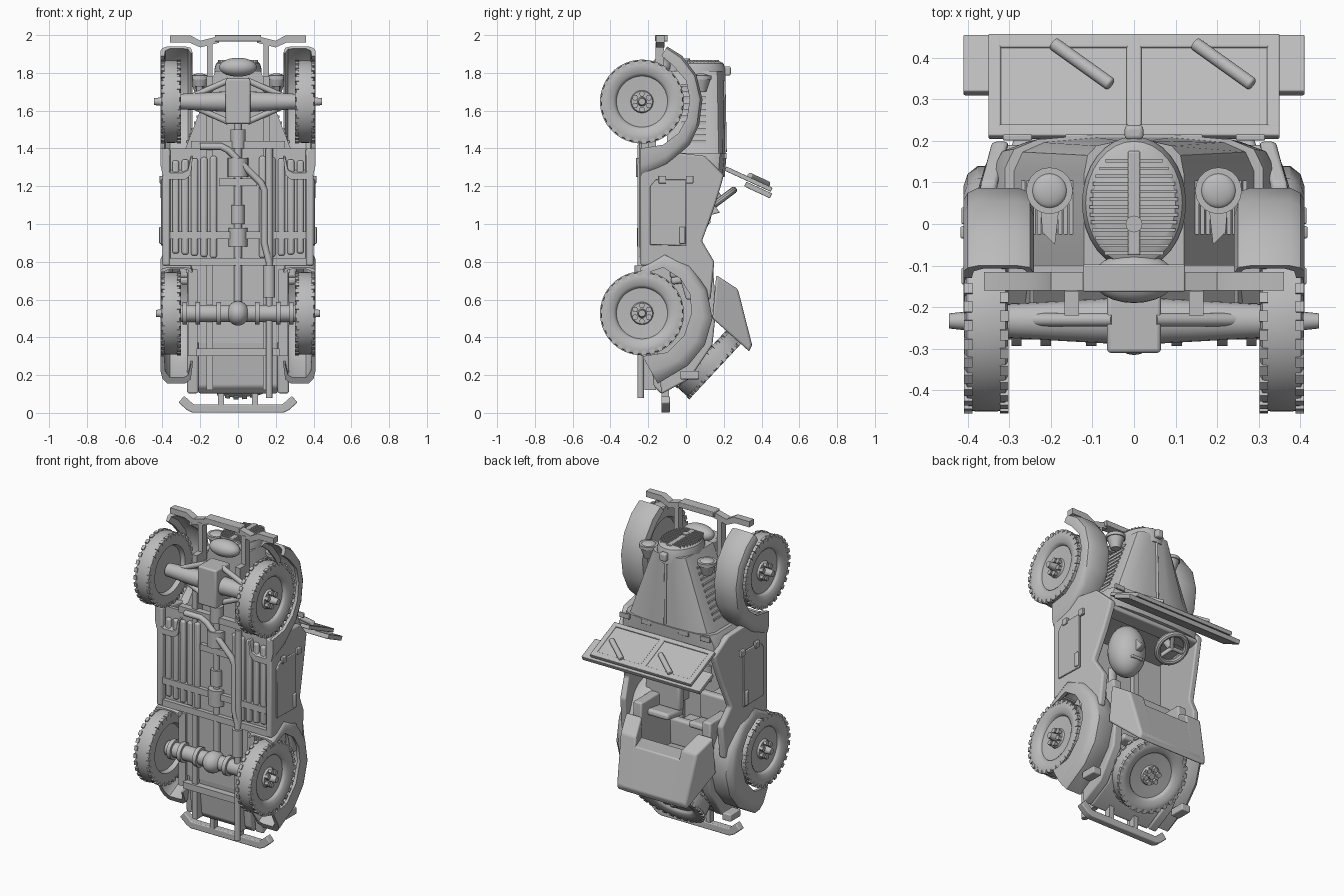
import bpy, bmesh, math
from mathutils import Matrix, Vector

if "Cube" in bpy.data.objects:
    bpy.data.objects.remove(bpy.data.objects["Cube"])

grey = bpy.data.materials.new("plain_grey")
grey.use_nodes = True
grey.diffuse_color = (0.5, 0.5, 0.5, 1)
grey.node_tree.nodes["Principled BSDF"].inputs["Base Color"].default_value = (0.5, 0.5, 0.5, 1)


def finish(name, bm, mirror=False, bevel=0):
    bmesh.ops.recalc_face_normals(bm, faces=bm.faces)
    me = bpy.data.meshes.new(name)
    bm.to_mesh(me)
    bm.free()
    me.materials.append(grey)
    ob = bpy.data.objects.new(name, me)
    bpy.context.collection.objects.link(ob)
    if bevel:
        m = ob.modifiers.new("bevel", 'BEVEL')
        m.width, m.segments, m.limit_method = bevel, 3, 'ANGLE'
    if mirror:
        ob.modifiers.new("mirror", 'MIRROR').use_mirror_merge = False
    bpy.ops.object.select_all(action='DESELECT')
    ob.select_set(True)
    bpy.context.view_layer.objects.active = ob
    bpy.ops.object.shade_smooth_by_angle(angle=math.radians(35))


def loft(name, rings, **kw):
    """Skin a list of equal point rings and cap both ends."""
    bm = bmesh.new()
    rows = [[bm.verts.new(p) for p in r] for r in rings]
    n = len(rows[0])
    for a, b in zip(rows, rows[1:]):
        for i in range(n):
            bm.faces.new((a[i], a[(i + 1) % n], b[(i + 1) % n], b[i]))
    bm.faces.new(rows[0])
    bm.faces.new(rows[-1])
    finish(name, bm, **kw)


def prism(name, pts, lo, hi, axis='X', lean=0, **kw):
    """Extrude a flat outline: (y, z) along X, (x, z) along Y, (x, y) along Z."""
    def at(p, t):
        if axis == 'X':
            return (t - lean * max(0, p[0]), p[0], p[1])
        return (p[0], t, p[1]) if axis == 'Y' else (p[0], p[1], t)
    loft(name, [[at(p, t) for p in pts] for t in (lo, hi)], **kw)


def box(name, c, s, tilt=0, **kw):
    bm = bmesh.new()
    mat = Matrix.Translation(c) @ Matrix.Rotation(tilt, 4, 'X')
    bmesh.ops.create_cube(bm, size=1, matrix=mat @ Matrix.Diagonal((*s, 1)))
    finish(name, bm, **kw)


def cyl(name, a, b, r, r2=None, **kw):
    a, b = Vector(a), Vector(b)
    bm = bmesh.new()
    mat = Matrix.Translation((a + b) / 2) @ (b - a).to_track_quat('Z', 'Y').to_matrix().to_4x4()
    bmesh.ops.create_cone(bm, cap_ends=True, segments=20, radius1=r, radius2=r if r2 is None else r2,
                          depth=(b - a).length, matrix=mat)
    finish(name, bm, **kw)


def ball(name, c, s, **kw):
    bm = bmesh.new()
    bmesh.ops.create_uvsphere(bm, u_segments=24, v_segments=14, radius=1,
                              matrix=Matrix.Translation(c) @ Matrix.Diagonal((*s, 1)))
    finish(name, bm, **kw)


def tube(name, pts, r):
    cu = bpy.data.curves.new(name, 'CURVE')
    cu.dimensions, cu.bevel_depth, cu.use_fill_caps = '3D', r, True
    sp = cu.splines.new('POLY')
    sp.points.add(len(pts) - 1)
    for p, q in zip(sp.points, pts):
        p.co = (*q, 1)
    cu.materials.append(grey)
    bpy.context.collection.objects.link(bpy.data.objects.new(name, cu))


def wheel(name, mat, hub, mirror):
    """Tyre and disc revolved about local X, with edge lugs and nuts."""
    prof = [(0, .03), (.055, .03), (.06, .018), (.135, .022), (.14, .035), (.15, .042), (.175, .05), (.2, .052),
            (.215, .046), (.218, .02), (.218, -.02), (.215, -.046), (.2, -.052), (.15, -.045), (.14, -.02),
            (0, -.02)]
    bm = bmesh.new()
    vs = [bm.verts.new((x, r, 0)) for r, x in prof]
    es = [bm.edges.new(e) for e in zip(vs, vs[1:])]
    bmesh.ops.spin(bm, geom=vs + es, axis=(1, 0, 0), cent=(0, 0, 0), steps=48, angle=math.tau)
    bmesh.ops.remove_doubles(bm, verts=bm.verts, dist=.0005)
    for i in range(30):
        for side in (-1, 1):
            rot = Matrix.Rotation((i + side * .25) * math.tau / 30, 4, 'X')
            bmesh.ops.create_cube(bm, size=1, matrix=rot @ Matrix.Translation((side * .043, 0, .21))
                                  @ Matrix.Diagonal((.02, .026, .024, 1)))
    for i in range(6):
        rot = Matrix.Rotation(i * math.tau / 6, 4, 'X') @ Matrix.Translation((.035, 0, .042))
        bmesh.ops.create_cone(bm, cap_ends=True, segments=6, radius1=.016, radius2=.016, depth=.03,
                              matrix=rot @ Matrix.Rotation(math.pi / 2, 4, 'Y'))
    bmesh.ops.create_cone(bm, cap_ends=True, segments=16, radius1=.028, radius2=.018, depth=hub,
                          matrix=Matrix.Translation((hub / 2, 0, 0)) @ Matrix.Rotation(math.pi / 2, 4, 'Y'))
    bmesh.ops.transform(bm, matrix=mat, verts=bm.verts)
    finish(name, bm, mirror=mirror)


def fender(name, pairs):
    """Hollow rounded shell swept along (outer, inner) points of the arch."""
    rings = []
    for o, i in pairs:
        o, i = Vector(o), Vector(i)
        skin = [(.41, 0), (.41, .55), (.4, .82), (.375, 1), (.28, 1), (.25, .85), (.24, .3),
                (.25, .3), (.265, .7), (.29, .78), (.36, .78), (.385, .55), (.39, 0)]
        rings.append([(x, *i.lerp(o, t)) for x, t in skin])
    loft(name, rings, mirror=True)


# Wheels and spare
wheel("front_wheels", Matrix.Translation((.355, -.233, 1.648)), .09, True)
wheel("rear_wheels", Matrix.Translation((.355, -.233, .527)), .08, True)
out, side = Vector((0, .73, -.68)).normalized(), Vector((1, 0, 0))
spare = Matrix((out, side, out.cross(side))).transposed().to_4x4()
wheel("spare_wheel", Matrix.Translation((0, .13, .27)) @ spare, .045, False)

# Fenders
fender("front_fender", [((-.10, 1.94), (-.13, 1.89)), ((-.02, 1.89), (-.07, 1.84)), ((.055, 1.79), (0, 1.76)),
       ((.087, 1.66), (.02, 1.66)), ((.07, 1.525), (.005, 1.56)), ((.02, 1.42), (-.04, 1.48)),
       ((-.10, 1.31), (-.12, 1.42)), ((-.24, 1.235), (-.24, 1.40))])
fender("rear_fender", [((-.24, .77), (-.24, .73)), ((-.11, .85), (-.12, .77)), ((.02, .785), (-.03, .71)),
       ((.11, .655), (.02, .63)), ((.14, .5), (.03, .53)), ((.10, .36), (-.01, .41)), ((.01, .25), (-.1, .32)),
       ((-.15, .155), (-.23, .3))])

# Tub sides, doors and fittings
prism("tub_side", [(-.24, 1.40), (-.24, .78), (-.05, .78), (.0, .6), (.13, .6), (.15, .8), (.085, .91),
      (.15, 1.09), (.19, 1.22), (.2, 1.26), (.1, 1.36)], .36, .40, lean=.3, mirror=True, bevel=.01)
prism("door_panel", [(-.19, .89), (.0, .885), (.0, 1.235), (-.16, 1.235), (-.19, 1.2)], .395, .407,
      mirror=True, bevel=.004)
box("door_handle", (.41, -.02, .94), (.015, .03, .09), mirror=True, bevel=.006)
for y in (-.125, .02):
    box("door_hinge", (.405, y, 1.235), (.02, .04, .04), mirror=True, bevel=.004)

# Rear body and sloped deck with a shallow notch
prism("rear_body_side", [(-.2, .8), (.14, .8), (.16, .55), (.14, .36), (.02, .18), (-.13, .1), (-.16, .4)],
      .21, .27, mirror=True, bevel=.01)
prism("rear_panel", [(-.2, .42), (.1, .42), (.12, .36), (.02, .19), (-.13, .1), (-.17, .14)], -.21, .21, bevel=.01)
prism("deck_side", [(.16, .73), (.275, .655), (.35, .36), (.335, .325), (.14, .5)], .25, .36, lean=.35,
      mirror=True, bevel=.012)
prism("deck_back", [(.16, .6), (.288, .6), (.35, .36), (.335, .325), (.14, .5)], -.2, .2, bevel=.008)
box("tail_lamp", (.33, .02, .2), (.06, .1, .045), mirror=True, bevel=.006)


# Hood, cowl and louvres
def section(w, top, low, z):
    half = [(w, low), (w, top - .08), (w * .93, top - .035), (w * .75, top - .012), (w * .3, top)]
    return [(x, y, z) for x, y in half] + [(-x, y, z) for x, y in reversed(half)]


loft("cowl", [section(.345, .205, -.2, 1.25), section(.34, .21, -.2, 1.31), section(.31, .215, -.12, 1.375)])
loft("hood", [section(.29, .208, -.1, 1.37), section(.12, .2, -.1, 1.81)])
cyl("hood_hinge", (0, .208, 1.38), (0, .2, 1.82), .008)
for i in range(10):
    t = .15 + i * .075
    box("hood_louvre", (.29 - .17 * t, .04, 1.37 + .44 * t), (.014, .13, .014), mirror=True)
for x in (.13, .28):
    box("hood_catch", (x, .208, 1.36), (.07, .015, .03), mirror=True, bevel=.004)

# Rounded radiator shell with slats
rings = []
for z, k in ((1.76, 1), (1.82, 1), (1.85, .93), (1.862, .8)):
    ring = []
    for i in range(32):
        a = i * math.tau / 32
        x, y = .125 * math.cos(a), .05 + .16 * math.sin(a)
        ring.append((x * k, .05 + (max(y, -.1) - .05) * k, z))
    rings.append(ring)
loft("radiator_shell", rings)
for i in range(13):
    y = -.07 + i * .0185
    w = .095 * math.sqrt(max(.05, 1 - ((y - .04) / .14) ** 2))
    box("grille_slat", (.017 + w / 2 - .005, y, 1.861), (w, .008, .012), mirror=True)
box("grille_spine", (0, .05, 1.862), (.03, .25, .014), bevel=.004)
cyl("grille_badge", (0, 0, 1.86), (0, 0, 1.875), .02)
box("radiator_cap", (0, .22, 1.81), (.045, .035, .05), bevel=.01)

# Headlights
cyl("headlight", (.203, .08, 1.70), (.203, .08, 1.77), .028, .052, mirror=True)
cyl("headlight_rim", (.203, .08, 1.765), (.203, .08, 1.785), .056, mirror=True)
ball("headlight_lens", (.203, .08, 1.782), (.042, .042, .015), mirror=True)
prism("headlight_stay", [(.18, .04), (.225, .04), (.22, -.02), (.19, -.05)], 1.7, 1.73, 'Z', mirror=True)

# Windscreen, leaning well forward
tilt, slope = -.43, -.46
box("screen_panel", (0, .33, 1.238), (.69, .265, .012), tilt)
for y, h in ((.222, .03), (.437, .036)):
    box("screen_rail", (0, y, 1.238 + slope * (y - .33)), (.70, h, .024), tilt, bevel=.004)
for x, w in ((0, .035), (.335, .03), (-.335, .03)):
    box("screen_post", (x, .33, 1.238), (w, .26, .024), tilt, bevel=.004)
box("screen_header", (0, .382, 1.18), (.82, .15, .028), tilt, bevel=.004)
for x in (-.125, .215):
    cyl("wiper", (x - .07, .435, 1.21), (x + .07, .335, 1.256), .016, bevel=.006)

# Cabin floor, dash, steering and seats
box("cabin_floor", (0, -.2, 1.09), (.74, .02, .62))
box("rear_floor", (0, -.19, .58), (.44, .02, .42))
box("dash", (0, .14, 1.235), (.64, .1, .03), bevel=.01)
wheel_pos, wheel_dir = Vector((-.13, .18, 1.125)), Vector((0, .6, -.8))
turn = Matrix.Translation(wheel_pos) @ wheel_dir.to_track_quat('Z', 'Y').to_matrix().to_4x4()
bm = bmesh.new()
ring = bmesh.ops.create_circle(bm, segments=10, radius=.018,
                               matrix=Matrix.Translation((.09, 0, 0)) @ Matrix.Rotation(math.pi / 2, 4, 'X'))
bmesh.ops.spin(bm, geom=ring["verts"] + bm.edges[:], axis=(0, 0, 1), cent=(0, 0, 0), steps=28, angle=math.tau)
bmesh.ops.remove_doubles(bm, verts=bm.verts, dist=.0005)
bmesh.ops.transform(bm, matrix=turn, verts=bm.verts)
finish("steering_rim", bm)
cyl("steering_column", wheel_pos, wheel_pos - wheel_dir * .16, .022)
for i in range(3):
    a = i * math.tau / 3
    cyl("steering_spoke", wheel_pos, turn @ Vector((.085 * math.cos(a), .085 * math.sin(a), 0)), .012)
ball("cabin_head", (.08, .03, 1.09), (.11, .11, .16))
prism("head_nose", [(.12, 1.14), (.18, 1.06), (.12, 1.045)], .06, .1, bevel=.006)
box("head_mouth", (.08, .12, 1.01), (.08, .02, .015), bevel=.005)
for x, z, w in ((.19, .80, .24), (-.19, .80, .24), (0, .58, .28)):
    box("seat_cushion", (x, -.06, z), (w, .05, .17), bevel=.015)
    box("seat_back", (x, .0, z - .09), (w, .16, .04), .15, bevel=.015)
    box("seat_base", (x, -.14, z), (w * .7, .12, .12))

# Floor ribs, frame rails and cross members
for i in range(5):
    box("floor_rib", (.13 + i * .05, -.215, 1.09), (.036, .03, .54 - i * .012), mirror=True, bevel=.012)
box("frame_rail", (.15, -.19, .95), (.035, .06, 1.66), mirror=True)
for z, w in ((.94, .72), (1.22, .2), (1.42, .5), (.32, .44), (.8, .76)):
    box("cross_member", (0, -.215, z), (w, .04, .04))
box("rear_spring", (.24, -.2, .53), (.05, .025, .46), mirror=True)

# Axles and drive line
cyl("rear_axle", (-.32, -.233, .527), (.32, -.233, .527), .045)
ball("rear_differential", (0, -.24, .527), (.06, .075, .065))
for x in (.09, .2, .27):
    cyl("axle_collar", (x, -.233, .527), (x + .025, -.233, .527), .06, mirror=True)
cyl("front_axle", (.05, -.233, 1.648), (.32, -.233, 1.648), .055, .04, mirror=True)
box("front_gearbox", (0, -.24, 1.65), (.13, .14, .24), bevel=.01)
for z in (1.76, 1.54):
    cyl("front_arm", (.05, -.23, z), (.3, -.23, 1.65), .016, mirror=True)
cyl("drive_shaft", (0, -.21, .55), (0, -.21, 1.55), .02)
for z, r in ((.93, .05), (1.05, .035), (1.3, .055), (1.45, .04)):
    cyl("shaft_housing", (0, -.21, z - .05), (0, -.21, z + .05), r)
ball("engine_sump", (0, -.13, 1.83), (.1, .06, .05))

# Exhaust
tube("exhaust_pipe", [(-.2, -.24, 1.41), (-.09, -.24, 1.41), (-.05, -.24, 1.39), (.12, -.24, 1.22),
                      (.14, -.24, 1.18), (.14, -.24, .9), (.165, -.24, .8), (.165, -.24, .08)], .018)
cyl("exhaust_side_pipe", (.165, -.23, 1.4), (.165, -.23, .8), .02)
cyl("muffler", (.165, -.24, .61), (.165, -.24, .78), .032)

# Bumpers
box("front_bumper_centre", (0, -.13, 1.983), (.245, .066, .034), bevel=.004)
prism("front_bumper_end", [(.1, 1.96), (.2, 1.935), (.26, 1.962), (.36, 1.962), (.36, 1.998), (.25, 1.998),
      (.2, 1.97), (.1, 1.995)], -.16, -.115, 'Y', mirror=True)
box("front_bumper_arm", (.15, -.14, 1.84), (.03, .045, .24), mirror=True)
prism("rear_bumper", [(-.315, .055), (-.27, .015), (-.24, .001), (.24, .001), (.27, .015), (.315, .055),
      (.285, .09), (.235, .045), (-.235, .045), (-.285, .09)], -.13, -.085, 'Y', bevel=.006)
box("rear_bumper_arm", (.09, -.11, .09), (.03, .04, .12), mirror=True)
